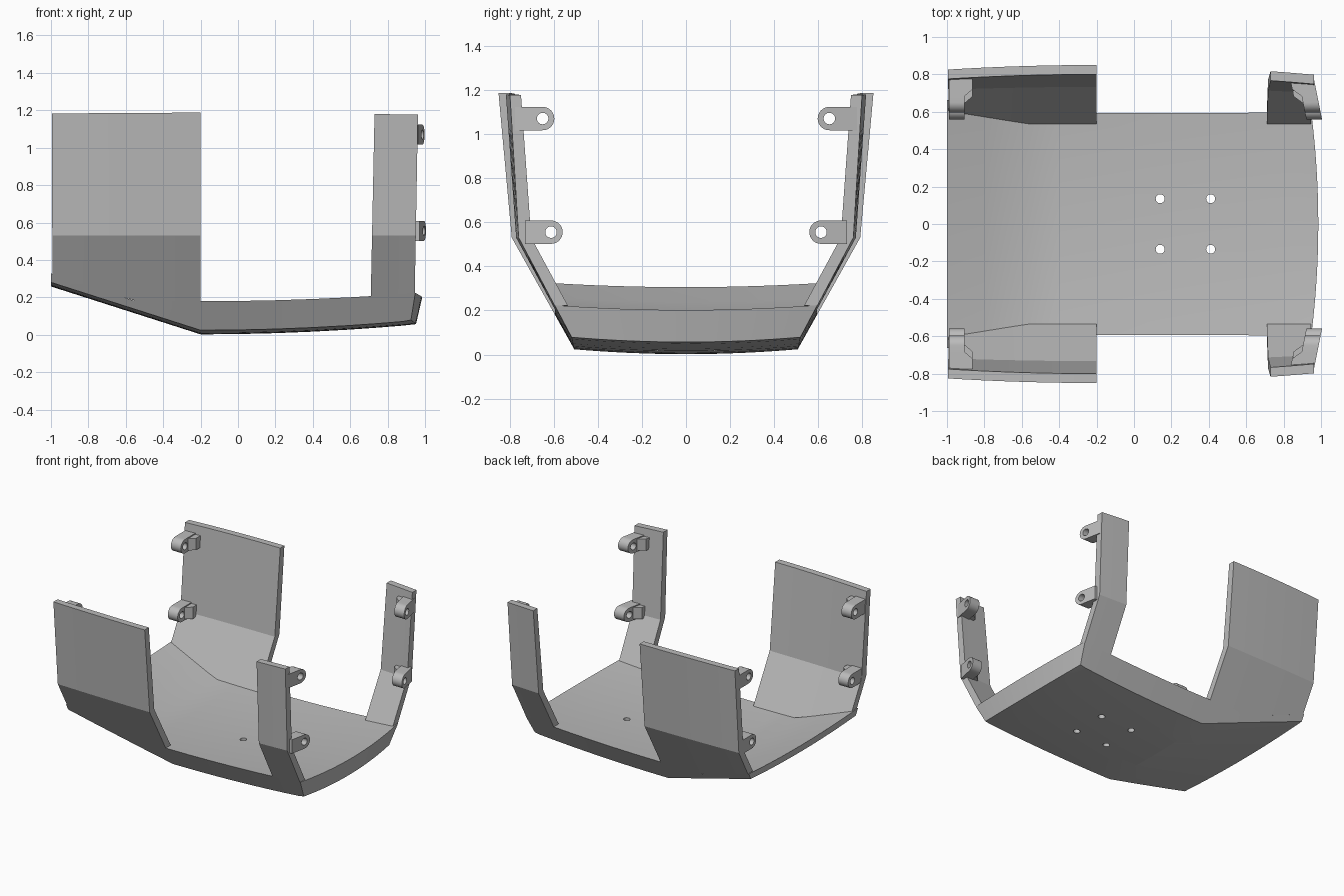
import bpy, bmesh, math

cube = bpy.data.objects.get("Cube")
if cube:
    bpy.data.objects.remove(cube, do_unlink=True)

grey = bpy.data.materials.new("plain_grey")
grey.use_nodes = True
grey.diffuse_color = (0.5, 0.5, 0.5, 1)
grey.node_tree.nodes["Principled BSDF"].inputs["Base Color"].default_value = (0.5, 0.5, 0.5, 1)


def lerp(a, b, t):
    return a + (b - a) * t


# Shared shape of the shell: half-width and floor heights
BEND = 0.53


def half_width(x, z):
    if z < BEND:
        y = 0.51 + 0.56 * (z - 0.03)
    else:
        y = lerp(0.79, 0.85, (z - BEND) / 0.655)
    return y - (0.012 + 0.022 * z) * (x + 0.2) ** 2


def floor_bottom(x, t):
    rise = 0.32 * (-0.2 - x) if x < -0.2 else 0.04 * (x + 0.2) ** 2
    return 0.002 + rise + 0.022 * t * t


def floor_top(x, t):
    rise = 0.033 * (x + 0.2) ** 2
    if x < -0.56:
        rise += 0.29 * (-0.56 - x)
    return 0.157 + rise + 0.022 * t * t


def make_object(name, bm, mirror=False):
    bmesh.ops.recalc_face_normals(bm, faces=bm.faces)
    mesh = bpy.data.meshes.new(name)
    bm.to_mesh(mesh)
    bm.free()
    obj = bpy.data.objects.new(name, mesh)
    bpy.context.collection.objects.link(obj)
    mesh.materials.append(grey)
    if mirror:
        mod = obj.modifiers.new("Mirror", 'MIRROR')
        mod.use_axis = (False, True, False)
    return obj


def loft(name, rings, mirror=False):
    """Join closed loops; each loop runs along one side and back on the other."""
    bm = bmesh.new()
    loops = [[bm.verts.new(p) for p in ring] for ring in rings]
    n = len(loops[0])
    for a, b in zip(loops, loops[1:]):
        for i in range(n):
            j = (i + 1) % n
            bm.faces.new((a[i], a[j], b[j], b[i]))
    for end in (loops[0], loops[-1]):
        for i in range(n // 2 - 1):
            bm.faces.new((end[i], end[i + 1], end[n - 2 - i], end[n - 1 - i]))
    return make_object(name, bm, mirror)


def smooth(obj):
    bpy.ops.object.select_all(action='DESELECT')
    obj.select_set(True)
    bpy.context.view_layer.objects.active = obj
    bpy.ops.object.shade_smooth_by_angle(angle=math.radians(18))


# Floor: thick crowned slab, ramped at one end and rounded at the other
stations = [-1, -0.8, -0.56, -0.4, -0.2, 0, 0.2, 0.4, 0.6, 0.75, 0.88, 0.97]
across = [i / 8 for i in range(-8, 9)]


def floor_point(x, t, height):
    z = height(x, t)
    y = t * half_width(x, height(x, 1))
    if x == stations[-1]:
        x = 0.955 + 0.23 * (z - 0.07) - 0.12 * y * y
    return (x, y, z)


rings = []
for x in stations:
    rings.append([floor_point(x, t, floor_bottom) for t in across]
                 + [floor_point(x, t, floor_top) for t in reversed(across)])
floor = loft("floor", rings)

# Four round holes through the floor
bm = bmesh.new()
for x in (0.14, 0.41):
    for y in (-0.135, 0.135):
        made = bmesh.ops.create_cone(bm, cap_ends=True, segments=24,
                                     radius1=0.024, radius2=0.024, depth=0.6)
        bmesh.ops.translate(bm, verts=made["verts"], vec=(x, y, 0.1))
cutter = make_object("hole_cutter", bm)
cutter.hide_render = True
cut = floor.modifiers.new("Holes", 'BOOLEAN')
cut.operation = 'DIFFERENCE'
cut.solver = 'EXACT'
cut.object = cutter
smooth(floor)
bpy.ops.object.modifier_apply(modifier=cut.name)
bpy.data.objects.remove(cutter, do_unlink=True)


# Side walls: bent panels, mirrored front to back
def wall(name, start, end, steps):
    """start and end hold the x position at the foot and at the top."""
    rings = []
    for s in range(steps + 1):
        t = s / steps
        outer, inner = [], []
        for k, h in enumerate((0, 0.33, 1)):
            x = lerp(lerp(*start, h), lerp(*end, h), t)
            z = (floor_top(x, 1), BEND, 1.187 - 0.008 * (x + 0.2) ** 2)[k]
            y = half_width(x, z)
            outer.append((x, y, z))
            inner.append((x, y - (0.06, 0.057, 0.05)[k], z))
        rings.append(outer + inner[::-1])
    smooth(loft(name, rings, mirror=True))


wall("wide_wall", (-0.992, -0.995), (-0.2, -0.2), 9)
wall("narrow_wall", (0.71, 0.73), (0.945, 0.962), 4)


# Screw lugs: rounded tabs with a hole, leaning out at the rounded end
def lug(name, side, hole_y, hole_z, length):
    radius, hole, count = 0.053, 0.026, 32
    root = math.sqrt(2)

    def place(x, y, z):
        lean = 0.955 - 0.2 * (hole_y + y - 0.6) if side > 0 else -0.948
        return (lean + x, hole_y + y, hole_z + z)

    bm = bmesh.new()
    loops = []
    for r_out, x in ((True, -0.042), (True, 0.042), (False, 0.042), (False, -0.042)):
        loop = []
        for i in range(count):
            a = 2 * math.pi * i / count
            c, s = math.cos(a), math.sin(a)
            if not r_out:
                y, z = hole * c, hole * s
            elif c < 0:
                y, z = radius * c, radius * s
            else:
                y = length * min(1, c * root)
                z = radius * max(-1, min(1, s * root))
            loop.append(bm.verts.new(place(x, y, z)))
        loops.append(loop)
    for a, b in zip(loops, loops[1:] + loops[:1]):
        for i in range(count):
            j = (i + 1) % count
            bm.faces.new((a[i], a[j], b[j], b[i]))
    smooth(make_object(name, bm, mirror=True))

    # Small wedge bracing the tab against the wall
    edge, tip = -side * 0.038, -side * 0.085
    plan = [(edge, 0.03), (edge, length), (tip, length), (tip, 0.07)]
    loft(name + "_brace", [[place(x, y, z) for x, y in plan]
                           for z in (-0.045, 0.045)], mirror=True)


for side, end in ((-1, "wide"), (1, "narrow")):
    lug(end + "_upper_lug", side, 0.65, 1.07, 0.125)
    lug(end + "_lower_lug", side, 0.612, 0.555, 0.118)
bpy.ops.object.select_all(action='DESELECT')
